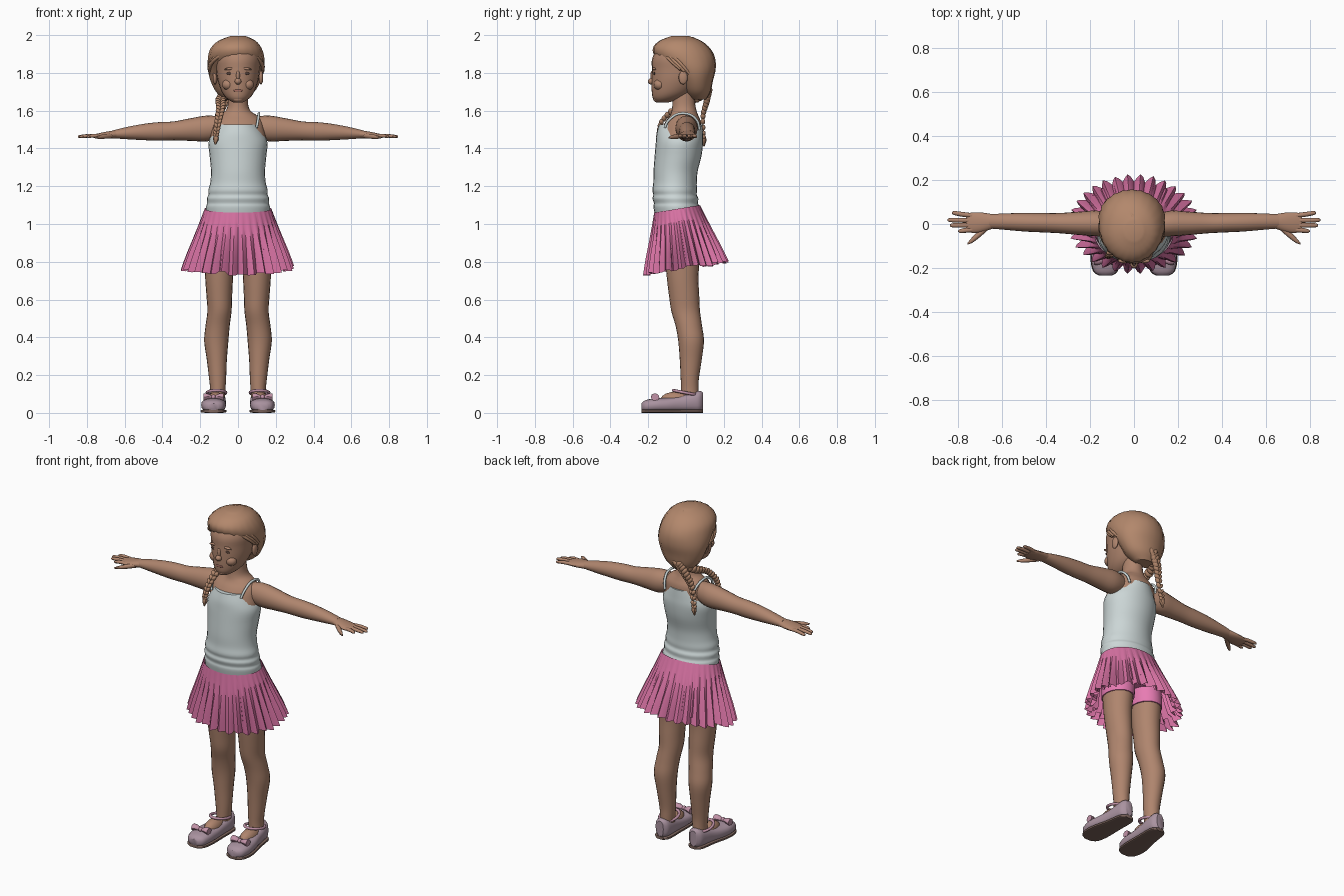
import bpy, bmesh, math, random
from mathutils import Vector

random.seed(4)
if "Cube" in bpy.data.objects:
    bpy.data.objects.remove(bpy.data.objects["Cube"])


def material(name, r, g, b):
    m = bpy.data.materials.new(name)
    m.use_nodes = True
    m.diffuse_color = (r, g, b, 1)
    bsdf = next(n for n in m.node_tree.nodes if n.type == "BSDF_PRINCIPLED")
    bsdf.inputs["Base Color"].default_value = (r, g, b, 1)
    bsdf.inputs["Roughness"].default_value = 0.8
    return m


SKIN = material("warm skin", 0.43, 0.235, 0.155)
HAIR = material("light brown hair", 0.45, 0.245, 0.15)
SHIRT = material("pale grey cloth", 0.6, 0.67, 0.67)
PINK = material("pink cloth", 0.69, 0.17, 0.37)
SHORTS = material("bright pink cloth", 0.8, 0.2, 0.45)
SHOE = material("mauve leather", 0.4, 0.29, 0.35)
BOW = material("dusty pink ribbon", 0.54, 0.29, 0.39)
SOLE = material("brown sole", 0.19, 0.12, 0.1)
EYE = material("dark eye", 0.1, 0.055, 0.04)
LIPS = material("soft lips", 0.37, 0.15, 0.12)


def smooth(points, steps=4):
    """Catmull-Rom interpolation through tuples of any length."""
    p = [points[0]] + list(points) + [points[-1]]
    out = []
    for i in range(1, len(p) - 2):
        for k in range(steps):
            t = k / steps
            out.append(tuple(
                0.5 * (2 * b + (c - a) * t + (2 * a - 5 * b + 4 * c - d) * t * t
                       + (3 * b - a - 3 * c + d) * t ** 3)
                for a, b, c, d in zip(p[i - 1], p[i], p[i + 1], p[i + 2])))
    return out + [tuple(points[-1])]


def finish(bm, name, mat):
    bmesh.ops.recalc_face_normals(bm, faces=bm.faces)
    mesh = bpy.data.meshes.new(name)
    bm.to_mesh(mesh)
    bm.free()
    mesh.materials.append(mat)
    ob = bpy.data.objects.new(name, mesh)
    bpy.context.collection.objects.link(ob)
    return ob


def skin_rows(name, rows, mat, caps=True):
    bm = bmesh.new()
    rows = [[bm.verts.new(v) for v in row] for row in rows]
    n = len(rows[0])
    for lo, hi in zip(rows, rows[1:]):
        for i in range(n):
            bm.faces.new((lo[i], lo[(i + 1) % n], hi[(i + 1) % n], hi[i]))
    if caps:
        bm.faces.new(rows[0])
        bm.faces.new(rows[-1])
    return finish(bm, name, mat)


def loft(name, rings, mat, axis="z", n=20, side=1, power=1.0, ridge=0.0, steps=4):
    """Rings are (x, y, z, half size a, half size b) across the given axis."""
    rows = []
    for x, y, z, a, b in smooth(rings, steps):
        row = []
        for i in range(n):
            t = math.tau * i / n
            c, s = math.cos(t), math.sin(t)
            grow = 1 + ridge * (i % 2)
            u = a * grow * math.copysign(abs(c) ** power, c)
            v = b * grow * math.copysign(abs(s) ** power, s)
            off = {"x": (0, u, v), "y": (u, 0, v), "z": (u, v, 0)}[axis]
            row.append((side * (x + off[0]), y + off[1], z + off[2]))
        rows.append(row)
    return skin_rows(name, rows, mat)


def ball(name, centre, size, mat, turn=0.0):
    bm = bmesh.new()
    bmesh.ops.create_uvsphere(bm, u_segments=14, v_segments=9, radius=1)
    ob = finish(bm, name, mat)
    ob.location, ob.scale, ob.rotation_euler.y = centre, size, turn
    return ob


def tube(name, points, radius, mat, closed=False):
    curve = bpy.data.curves.new(name, "CURVE")
    curve.dimensions = "3D"
    curve.bevel_depth, curve.bevel_resolution = radius, 2
    sp = curve.splines.new("POLY")
    sp.points.add(len(points) - 1)
    for q, p in zip(sp.points, points):
        q.co = (*p, 1)
    sp.use_cyclic_u = closed
    curve.materials.append(mat)
    ob = bpy.data.objects.new(name, curve)
    bpy.context.collection.objects.link(ob)


# Chest, shoulders and neck
loft("chest_and_neck", [
    (0, -.045, 1.3, .125, .1), (0, -.035, 1.43, .148, .112), (0, -.025, 1.5, .142, .105),
    (0, -.015, 1.545, .13, .092), (0, -.01, 1.575, .1, .075), (0, -.01, 1.6, .066, .066),
    (0, -.012, 1.64, .053, .06), (0, -.015, 1.72, .052, .06)], SKIN, n=24)

# Sleeveless top with gathered folds near the hem
loft("tank_top", [
    (0, -.045, 1.05, .166, .12), (0, -.05, 1.09, .169, .122), (0, -.053, 1.11, .163, .117),
    (0, -.056, 1.135, .165, .121), (0, -.058, 1.155, .157, .115), (0, -.06, 1.18, .157, .118),
    (0, -.058, 1.22, .147, .115), (0, -.055, 1.28, .143, .117), (0, -.042, 1.36, .15, .124),
    (0, -.035, 1.43, .156, .125), (0, -.033, 1.48, .136, .122), (0, -.028, 1.527, .108, .115)],
    SHIRT, n=28)


# Pleated skirt in two layers
def skirt(name, pleats, flare, lift, phase):
    wave = (-1, .3, 1, .1)
    jitter = [random.uniform(.7, 1.05) for _ in range(pleats)]
    drop = [random.uniform(-.012, .012) for _ in range(pleats)]
    n, rows = pleats * 4, []
    for j in range(8):
        t = j / 7
        row = []
        for i in range(n):
            a = math.tau * (i + phase) / n
            k = 1 + .085 * min(1, t * 1.3) * wave[i % 4] * jitter[i // 4]
            rx = (.177 + (flare - .177) * t) * k
            ry = (.122 + (flare * .75 - .122) * t) * k
            top = 1.08 + .02 * math.sin(a)
            hem = .765 + lift + .03 * math.sin(a) + drop[i // 4]
            row.append((rx * math.cos(a), -.047 * (1 - t) + ry * math.sin(a),
                        top + (hem - top) * t))
        rows.append(row)
    skin_rows(name, rows, PINK, caps=False)


skirt("skirt_outer_layer", 32, .28, 0, 0)
skirt("skirt_inner_layer", 26, .245, .03, 2)
loft("shorts_hips", [(0, -.03, .9, .15, .09), (0, -.035, .97, .165, .11),
                     (0, -.045, 1.06, .16, .11)], SHORTS)

# Head and face
loft("head", [
    (0, -.125, 1.643, .025, .03), (0, -.1, 1.665, .06, .075), (0, -.075, 1.7, .086, .106),
    (0, -.05, 1.76, .107, .132), (0, -.035, 1.82, .116, .146), (0, -.03, 1.88, .12, .148),
    (0, -.02, 1.94, .1, .12), (0, -.01, 1.975, .05, .06)], SKIN, n=24)
ball("nose", (0, -.182, 1.755), (.018, .02, .017), SKIN)
ball("nose_bridge", (0, -.175, 1.785), (.011, .014, .03), SKIN)
ball("mouth", (0, -.176, 1.706), (.026, .008, .007), LIPS)
ball("chin", (0, -.15, 1.663), (.03, .024, .02), SKIN)
for s, label in ((1, "left"), (-1, "right")):
    ball(label + "_eye", (s * .045, -.168, 1.797), (.017, .005, .007), EYE)
    ball(label + "_brow", (s * .045, -.168, 1.822), (.028, .01, .007), SKIN, s * .15)
    ball(label + "_cheek", (s * .05, -.14, 1.738), (.035, .032, .03), SKIN)
    ball(label + "_ear", (s * .122, -.015, 1.775), (.012, .024, .036), SKIN)

# Hair cap, combed strands from a side parting, and two braids
loft("hair_cap", [
    (-.02, .065, 1.66, .055, .04), (-.015, .058, 1.7, .1, .07), (-.012, .048, 1.76, .132, .093),
    (-.01, .03, 1.82, .147, .124), (-.01, -.003, 1.88, .147, .153), (-.01, -.024, 1.93, .133, .148),
    (-.005, -.03, 1.97, .097, .108), (0, -.03, 1.995, .04, .045)], HAIR, n=44, ridge=.025)
for k in range(9):
    f = k / 8
    for s, label in ((1, "left"), (-1, "right")):
        start = Vector((.38, -.85 + .9 * f, .62 + .3 * f)).normalized()
        end = Vector((s * (.95 - .85 * f), -.1 + f, -.1 - .35 * f)).normalized()
        path = []
        for j in range(11):
            d = start.slerp(end, j / 10)
            path.append((-.01 + .143 * d.x, -.012 + .155 * d.y, 1.835 + .153 * d.z))
        tube(f"{label}_hair_strand_{k + 1}", path, .009, HAIR)


def braid(name, path):
    path = smooth(path, 4)
    for i, p in enumerate(path):
        w = .023 - .012 * i / len(path)
        for s in (1, -1):
            ball(f"{name}_lock_{i + 1}", (p[0] + s * w * .5, p[1], p[2]),
                 (w * .75, w * .85, w * 1.2), HAIR, s * .6)
    x, y, z = path[-1]
    loft(name + "_tip", [(x, y, z, .01, .01), (x, y, z - .02, .015, .013),
                         (x - .004, y, z - .05, .003, .003)], HAIR, n=8)


braid("back_braid", [(-.03, .12, 1.71), (-.07, .11, 1.65), (-.1, .09, 1.57), (-.12, .095, 1.46)])
braid("front_braid", [(-.05, .1, 1.69), (-.09, .04, 1.655), (-.092, -.06, 1.61),
                      (-.105, -.13, 1.54), (-.117, -.147, 1.47)])

# Paired parts, built for each side
leg = [(.085, -.03, 1.0, .08, .098), (.097, -.02, .85, .08, .094), (.1, -.018, .72, .074, .084),
       (.099, -.01, .62, .068, .08), (.098, -.002, .54, .064, .076), (.108, .015, .46, .064, .07),
       (.115, .027, .38, .064, .068), (.112, .025, .28, .053, .058), (.108, .02, .18, .045, .048),
       (.107, .02, .12, .04, .046), (.11, .02, .05, .038, .045)]
shoe = [(.13, -.235, .033, .026, .018), (.13, -.215, .036, .053, .031), (.13, -.16, .041, .065, .037),
        (.126, -.1, .042, .062, .038), (.118, -.03, .048, .053, .043), (.113, .03, .056, .049, .051),
        (.111, .07, .061, .042, .056), (.11, .09, .063, .022, .045)]
fingers = [("index", -.026, -.032, .8), ("middle", -.005, -.006, .838),
           ("ring", .016, .018, .848), ("little", .038, .05, .828)]
for s, side in ((1, "left_"), (-1, "right_")):
    loft(side + "arm", [
        (.07, -.01, 1.515, .045, .05), (.16, .002, 1.506, .058, .068), (.25, .003, 1.5, .053, .06),
        (.34, .004, 1.493, .046, .05), (.42, .006, 1.49, .044, .049), (.5, .008, 1.487, .042, .043),
        (.59, .011, 1.481, .037, .032), (.66, .012, 1.475, .032, .021)], SKIN, "x", side=s)
    loft(side + "palm", [(.64, .012, 1.476, .032, .022), (.69, .008, 1.471, .044, .019),
                         (.73, .006, 1.467, .047, .015), (.765, .007, 1.465, .04, .009)],
         SKIN, "x", side=s)
    for label, y0, y1, tip in fingers:
        loft(side + label + "_finger", [
            (.735, y0, 1.467, .011, .01), ((.735 + tip) / 2, (y0 + y1) / 2, 1.467, .011, .01),
            (tip - .01, y1, 1.463, .009, .008), (tip, y1, 1.462, .003, .003)],
            SKIN, "x", n=10, side=s)
    loft(side + "thumb", [(.665, -.008, 1.468, .02, .014), (.7, -.042, 1.464, .017, .013),
                          (.735, -.072, 1.46, .013, .01), (.758, -.09, 1.457, .004, .004)],
         SKIN, "x", n=10, side=s)
    tube(side + "shoulder_strap", smooth([
        (s * .098, -.112, 1.51), (s * .105, -.095, 1.545), (s * .11, -.045, 1.582),
        (s * .11, .02, 1.58), (s * .1, .06, 1.545), (s * .09, .072, 1.5)]), .007, SHIRT)

    loft(side + "leg", leg, SKIN, side=s)
    loft(side + "shorts_leg", [(.085, -.03, 1.0, .087, .105), (.096, -.02, .86, .087, .101),
                               (.098, -.019, .81, .085, .097)], SHORTS, side=s)
    # Flat shoe with sole, ankle strap and ribbon bow
    loft(side + "shoe", shoe, SHOE, "y", side=s, power=.8)
    loft(side + "sole", [(x, y, .009, a + .003, .009) for x, y, z, a, b in shoe],
         SOLE, "y", side=s, power=.5)
    ball(side + "instep", (s * .118, -.055, .066), (.042, .082, .046), SKIN)
    tube(side + "ankle_strap", [
        (s * .114 + .05 * math.cos(a), -.005 + .062 * math.sin(a), .107 - .012 * math.sin(a))
        for a in (math.tau * i / 24 for i in range(24))], .008, BOW, True)
    for d in (1, -1):
        loft(side + "bow_loop", [
            (s * .13 + d * .004, -.165, .083, .008, .007), (s * .13 + d * .03, -.165, .086, .02, .016),
            (s * .13 + d * .052, -.163, .083, .022, .02)], BOW, "x", n=10)
    ball(side + "bow_knot", (s * .13, -.168, .084), (.012, .014, .013), BOW)

# Smooth rounded surfaces while keeping pleats and edges crisp
bpy.ops.object.select_all(action="DESELECT")
for ob in bpy.context.scene.objects:
    if ob.type == "MESH":
        ob.select_set(True)
        bpy.context.view_layer.objects.active = ob
bpy.ops.object.shade_smooth_by_angle(angle=math.radians(40))
